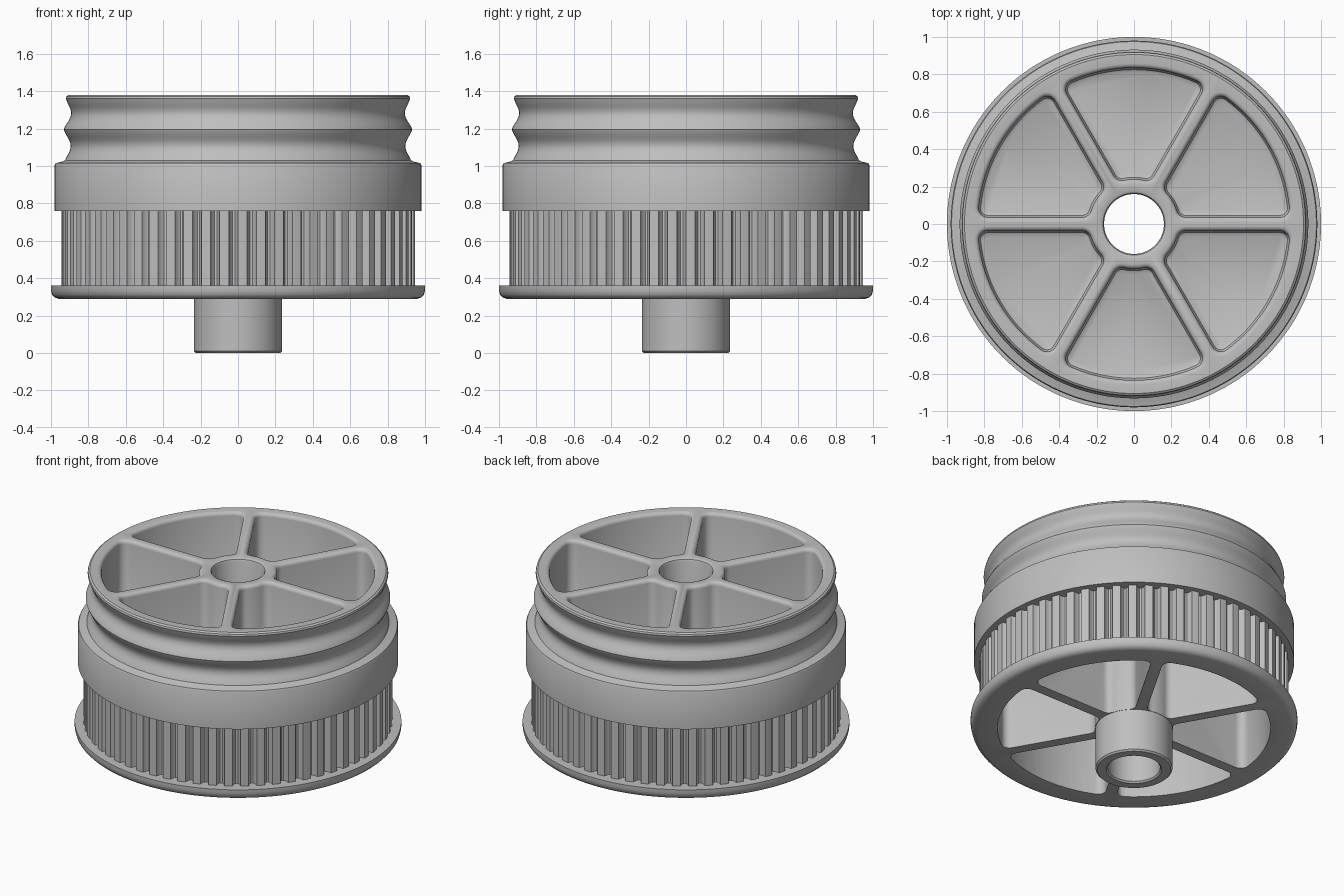
import bpy, bmesh, math
from math import sin, cos, pi, asin

cube = bpy.data.objects.get("Cube")
if cube:
    bpy.data.objects.remove(cube, do_unlink=True)

grey = bpy.data.materials.new("plain grey")
grey.use_nodes = True
colour = (0.52, 0.52, 0.52, 1)
grey.diffuse_color = colour
grey.node_tree.nodes["Principled BSDF"].inputs["Base Color"].default_value = colour

BOTTOM, TOP = 0.29, 1.38
TEETH = 60
# One tooth: (fraction of pitch, radius)
TOOTH = [(0, .945), (.25, .945), (.5, .943), (.56, .918), (.68, .905),
         (.82, .905), (.94, .918)]


def make_object(name, bm):
    bmesh.ops.recalc_face_normals(bm, faces=bm.faces)
    mesh = bpy.data.meshes.new(name)
    bm.to_mesh(mesh)
    bm.free()
    mesh.materials.append(grey)
    obj = bpy.data.objects.new(name, mesh)
    bpy.context.collection.objects.link(obj)
    return obj


def bridge(bm, a, b):
    for i in range(len(a)):
        j = (i + 1) % len(a)
        bm.faces.new((a[i], a[j], b[j], b[i]))


def groove(z0, z1, r0, r1, depth, steps=10):
    """Rounded rope groove between two ridges."""
    pts = []
    for i in range(steps + 1):
        t = i / steps
        pts.append((r0 + (r1 - r0) * t - depth * sin(pi * t) ** 1.3, z0 + (z1 - z0) * t))
    return pts


# Body profile around the bore; None means the toothed radius
profile = [(.16, .01), (.17, 0), (.225, 0), (.235, .01), (.235, BOTTOM),
           (.96, BOTTOM), (.98, .297), (.994, .312), (1, .335), (1, .36),
           (None, .36), (None, .76), (.98, .76), (.98, 1.005), (.975, 1.015), (.94, 1.024)]
profile += groove(1.03, 1.185, .925, .928, .032)
profile += [(.932, 1.195)]
profile += groove(1.205, 1.35, .928, .916, .03)
profile += [(.92, 1.36), (.917, 1.372), (.906, TOP), (.18, TOP), (.166, 1.374), (.16, 1.36)]

bm = bmesh.new()
rings = []
for r, z in profile:
    ring = []
    for k in range(TEETH):
        for frac, tooth_r in TOOTH:
            a = 2 * pi * (k + frac) / TEETH
            rad = tooth_r if r is None else r
            ring.append(bm.verts.new((rad * cos(a), rad * sin(a), z)))
    rings.append(ring)
for i, ring in enumerate(rings):
    bridge(bm, ring, rings[(i + 1) % len(rings)])
body = make_object("pulley_body", bm)


def pocket_outline(r_in, r_out, half_rib, rc, grow):
    """Rounded sector between two ribs, grown outward by an offset."""
    pts = []
    c_out, c_in = r_out - rc, r_in + rc
    a_out = asin((half_rib + rc) / c_out)
    a_in = asin((half_rib + rc) / c_in)
    rad = rc + grow

    def corner(c, a, start, end):
        for i in range(7):
            t = start + (end - start) * i / 6
            pts.append((c * cos(a) + rad * cos(t), c * sin(a) + rad * sin(t)))

    def arc(r, start, end, n):
        for i in range(1, n):
            t = start + (end - start) * i / n
            pts.append((r * cos(t), r * sin(t)))

    far = pi / 3
    corner(c_in, a_in, pi + a_in, 1.5 * pi)
    corner(c_out, a_out, -pi / 2, a_out)
    arc(r_out + grow, a_out, far - a_out, 16)
    corner(c_out, far - a_out, far - a_out, far + pi / 2)
    corner(c_in, far - a_in, far + pi / 2, far + pi - a_in)
    arc(r_in - grow, far - a_in, a_in, 6)
    return pts


def pocket_cutter(name, r_in, r_out, half_rib, levels):
    """Six pockets lofted through (height, offset) levels."""
    bm = bmesh.new()
    for k in range(6):
        turn = k * pi / 3
        c, s = cos(turn), sin(turn)
        loops = []
        for z, grow in levels:
            pts = pocket_outline(r_in, r_out, half_rib, .05, grow)
            loops.append([bm.verts.new((x * c - y * s, x * s + y * c, z)) for x, y in pts])
        for a, b in zip(loops, loops[1:]):
            bridge(bm, a, b)
        bm.faces.new(loops[0])
        bm.faces.new(loops[-1])
    obj = make_object(name, bm)
    obj.hide_render = True
    return obj


# Upper pockets have rounded lips, lower ones crisp edges; a web stays between
lip = [(TOP - .024 * (1 - sin(t)), .024 * (1 - cos(t)))
       for t in (i * pi / 8 for i in range(5))]
floor_up, floor_down = .88, .78
upper = [(floor_up, -.03), (floor_up + .01, -.01), (floor_up + .03, 0)] + lip + [(TOP + .05, .024)]
lower = [(BOTTOM - .02, 0), (floor_down - .03, 0), (floor_down - .01, -.01), (floor_down, -.03)]
cutters = [pocket_cutter("upper_pocket_cutter", .24, .835, .036, upper),
           pocket_cutter("lower_pocket_cutter", .2375, .835, .036, lower)]

bpy.ops.object.select_all(action='DESELECT')
bpy.context.view_layer.objects.active = body
body.select_set(True)
for cutter in cutters:
    mod = body.modifiers.new("pockets", 'BOOLEAN')
    mod.operation = 'DIFFERENCE'
    mod.solver = 'EXACT'
    mod.object = cutter
    bpy.ops.object.modifier_apply(modifier=mod.name)
    bpy.data.objects.remove(cutter, do_unlink=True)

bpy.ops.object.shade_smooth_by_angle(angle=math.radians(32))
